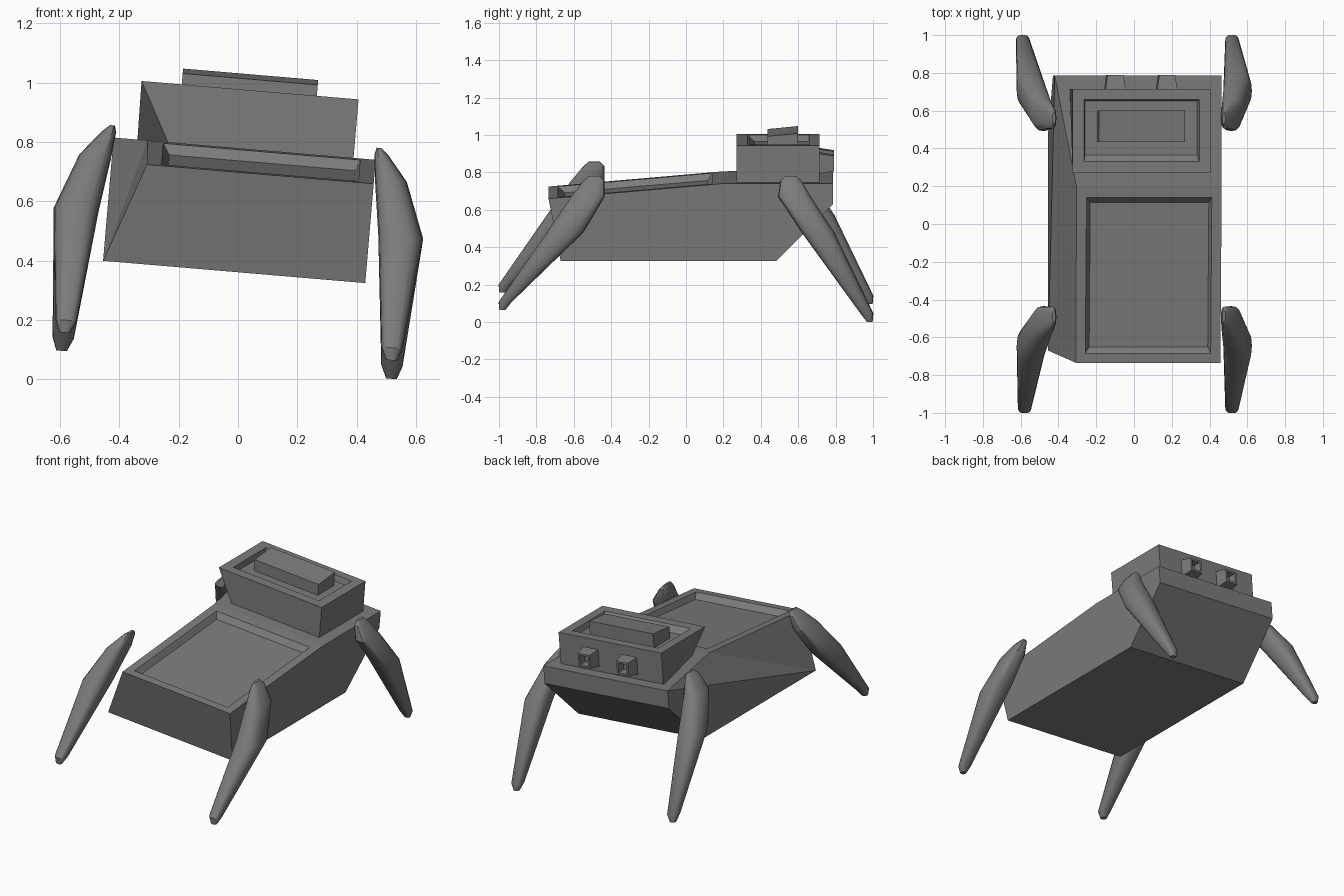
import bpy, bmesh, math
from mathutils import Matrix

if "Cube" in bpy.data.objects:
    bpy.data.objects.remove(bpy.data.objects["Cube"])

TILT = Matrix.Rotation(math.radians(4.85), 4, 'Y')   # whole machine leans to its right
MID = -0.043                                         # symmetry plane of the body

grey = bpy.data.materials.new("dark grey")
grey.diffuse_color = (0.2, 0.2, 0.2, 1)
grey.use_nodes = True
grey.node_tree.nodes["Principled BSDF"].inputs["Base Color"].default_value = grey.diffuse_color


def finish(name, bm, smooth=None):
    bmesh.ops.remove_doubles(bm, verts=bm.verts, dist=0.0005)
    bmesh.ops.recalc_face_normals(bm, faces=bm.faces)
    bm.transform(TILT)
    me = bpy.data.meshes.new(name)
    bm.to_mesh(me)
    bm.free()
    me.materials.append(grey)
    ob = bpy.data.objects.new(name, me)
    bpy.context.collection.objects.link(ob)
    if smooth:
        bpy.ops.object.select_all(action='DESELECT')
        ob.select_set(True)
        bpy.context.view_layer.objects.active = ob
        bpy.ops.object.shade_smooth_by_angle(angle=math.radians(smooth))
    return ob


def loft(bm, rings, cap_start=True):
    """Skin a stack of equal point rings and cap the ends."""
    vs = [[bm.verts.new(p) for p in r] for r in rings]
    n = len(rings[0])
    for a, b in zip(vs, vs[1:]):
        for i in range(n):
            bm.faces.new((a[i], a[(i + 1) % n], b[(i + 1) % n], b[i]))
    bm.faces.new(vs[-1])
    if cap_start:
        bm.faces.new(vs[0])


def rect(x0, x1, y0, y1, z):
    h = z if callable(z) else (lambda y: z)
    return [(x0, y0, h(y0)), (x1, y0, h(y0)), (x1, y1, h(y1)), (x0, y1, h(y1))]


# body: wedge hull, left shoulder cut in towards the front
L, R, TOP = -0.487, 0.40, 0.777
deck = lambda y: 0.696 + 0.081 * (y + 0.735) / 0.935
bm = bmesh.new()
pts = dict(
    fbl=(L, -0.67, 0.36), fbr=(R, -0.67, 0.36), bbl=(L, 0.48, 0.36), bbr=(R, 0.48, 0.36),
    ftl=(-0.367, -0.735, 0.696), ftr=(R, -0.735, 0.696), ml=(-0.372, 0.2, TOP), mr=(R, 0.2, TOP),
    btl=(L, 0.787, TOP), btr=(R, 0.787, TOP), bl=(L, 0.787, 0.666), br=(R, 0.787, 0.666))
v = {k: bm.verts.new(p) for k, p in pts.items()}
for f in ("fbl fbr bbr bbl", "bbl bbr br bl", "bl br btr btl", "ml mr btr btl",
          "fbl fbr ftr ftl", "fbr bbr br btr mr ftr",
          "fbl ftl ml", "fbl ml btl", "fbl btl bl bbl"):
    bm.faces.new([v[k] for k in f.split()])
# sunken deck panel
loft(bm, [[pts[k] for k in ("ftl", "ftr", "mr", "ml")],
          rect(-0.318, 0.348, -0.685, 0.14, deck),
          rect(-0.295, 0.335, -0.65, 0.115, lambda y: deck(y) - 0.035)], cap_start=False)
finish("body", bm)

# head: box with slanted left side and sunken top
bm = bmesh.new()
loft(bm, [[(-0.298, 0.27, TOP - 0.01), (0.325, 0.27, TOP - 0.01),
           (0.325, 0.715, TOP - 0.01), (-0.406, 0.715, TOP - 0.01)],
          rect(-0.409, 0.325, 0.27, 0.715, 0.975),
          rect(-0.348, 0.264, 0.33, 0.66, 0.975),
          rect(-0.340, 0.256, 0.365, 0.65, 0.94)])
finish("head", bm)

# raised block on the head
bm = bmesh.new()
loft(bm, [rect(-0.273, 0.184, 0.435, 0.60, 0.935),
          rect(-0.273, 0.184, 0.435, 0.60, lambda y: 1.012 + (y - 0.435) * 0.1)])
finish("head_block", bm)

# two hollow square eyes at the back of the head
for side, cx in (("left", -0.175), ("right", 0.10)):
    bm = bmesh.new()

    def square(h, y, cx=cx):
        return [(cx + sx * h, y, 0.862 + sz * h) for sx, sz in ((-1, -1), (1, -1), (1, 1), (-1, 1))]
    loft(bm, [square(0.055, 0.70), square(0.042, 0.79), square(0.030, 0.79), square(0.026, 0.745)])
    finish(side + "_eye", bm)

# legs: rings of centre x, y, z and half widths, from shoulder to foot
LEGS = {
    "front": [(0.408, -0.49, 0.818, 0.008, 0.030), (0.418, -0.492, 0.795, 0.024, 0.055),
              (0.457, -0.525, 0.711, 0.054, 0.090), (0.506, -0.645, 0.525, 0.076, 0.098),
              (0.508, -0.967, 0.150, 0.036, 0.035), (0.510, -0.982, 0.108, 0.018, 0.016)],
    "back": [(0.408, 0.56, 0.818, 0.008, 0.030), (0.418, 0.56, 0.795, 0.024, 0.055),
             (0.457, 0.580, 0.711, 0.054, 0.088), (0.506, 0.705, 0.525, 0.076, 0.088),
             (0.513, 0.967, 0.090, 0.036, 0.035), (0.515, 0.982, 0.046, 0.018, 0.016)]}


def squircle(c):
    c = c if abs(c) > 1e-6 else 0.0
    return math.copysign(abs(c) ** 0.75, c)


for end, rows in LEGS.items():
    for side in ("right", "left"):
        bm = bmesh.new()
        rings = []
        for x, y, z, hx, hy in rows:
            ring = []
            for i in range(16):
                a = math.tau * i / 16
                px = x + hx * squircle(math.cos(a))
                if side == "left":
                    px = 2 * MID - px
                ring.append((px, y + hy * squircle(math.sin(a)), z))
            rings.append(ring)
        loft(bm, rings)
        finish(f"{end}_{side}_leg", bm, smooth=35)
